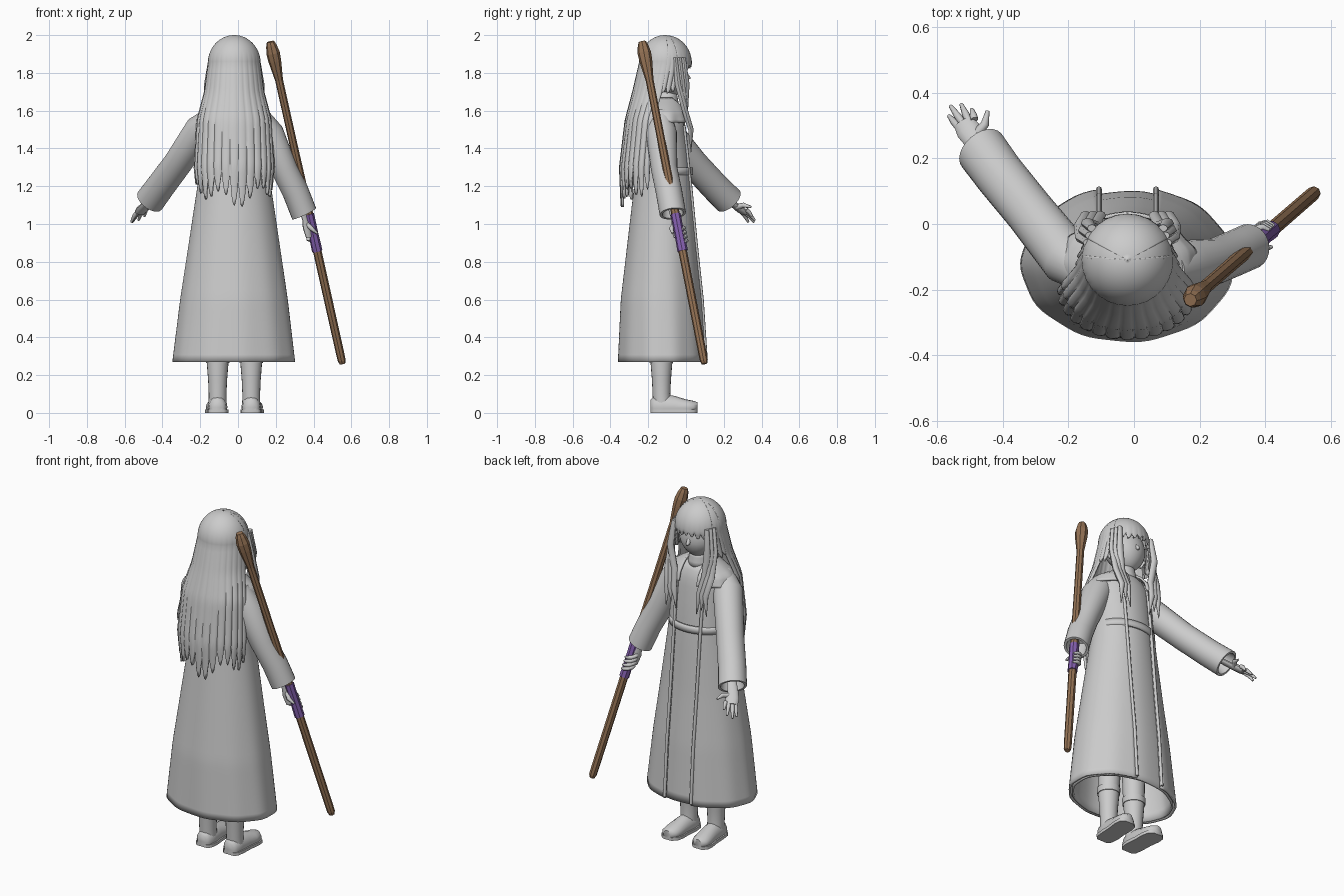
import bpy, math
from mathutils import Vector

cube = bpy.data.objects.get("Cube")
if cube:
    bpy.data.objects.remove(cube, do_unlink=True)


def material(name, rgb):
    m = bpy.data.materials.new(name)
    m.use_nodes = True
    m.diffuse_color = (*rgb, 1)
    m.node_tree.nodes["Principled BSDF"].inputs["Base Color"].default_value = (*rgb, 1)
    return m


GREY = material("plain grey", (0.6, 0.6, 0.6))
BROWN = material("wood brown", (0.30, 0.17, 0.09))
PURPLE = material("grip purple", (0.24, 0.12, 0.44))
CX = -0.02


def loft(name, rings, closed=True, cap=True, mat=GREY, smooth=True, thick=0):
    """Skin a list of equal-length point rings."""
    n = len(rings[0])
    faces = []
    for r in range(len(rings) - 1):
        for i in range(n if closed else n - 1):
            j = (i + 1) % n
            faces.append((r * n + i, r * n + j, (r + 1) * n + j, (r + 1) * n + i))
    if cap and closed:
        faces.append(tuple(reversed(range(n))))
        faces.append(tuple(range((len(rings) - 1) * n, len(rings) * n)))
    mesh = bpy.data.meshes.new(name)
    mesh.from_pydata([tuple(p) for ring in rings for p in ring], [], faces)
    mesh.validate()
    ob = bpy.data.objects.new(name, mesh)
    bpy.context.collection.objects.link(ob)
    mesh.materials.append(mat)
    bpy.ops.object.select_all(action='DESELECT')
    bpy.context.view_layer.objects.active = ob
    ob.select_set(True)
    bpy.ops.object.mode_set(mode='EDIT')
    bpy.ops.mesh.select_all(action='SELECT')
    bpy.ops.mesh.normals_make_consistent(inside=False)
    bpy.ops.object.mode_set(mode='OBJECT')
    if smooth:
        bpy.ops.object.shade_smooth_by_angle(angle=math.radians(50))
    if thick:
        mod = ob.modifiers.new("thickness", 'SOLIDIFY')
        mod.thickness = thick
    return ob


def tube(name, path, radii, flat=1, n=12, axis=None, ref=(0, 0, 1), **kw):
    """Sweep an ellipse along a path; flat squeezes it towards ref."""
    pts = [Vector(p) for p in path]
    rings = []
    for k, p in enumerate(pts):
        d = Vector(axis) if axis else pts[min(k + 1, len(pts) - 1)] - pts[max(k - 1, 0)]
        u = d.cross(Vector(ref)).normalized()
        v = u.cross(d).normalized()
        angles = [math.tau * i / n for i in range(n)]
        rings.append([p + radii[k] * (u * math.cos(a) + v * flat * math.sin(a)) for a in angles])
    return loft(name, rings, **kw)


def interp(table, z):
    """Blend linearly between rows keyed by falling height."""
    for a, b in zip(table, table[1:]):
        if z >= b[0]:
            f = min(1, max(0, (a[0] - z) / (a[0] - b[0])))
            return [p + (q - p) * f for p, q in zip(a[1:], b[1:])]
    return table[-1][1:]


# Garments: height, half width, back y, front y
ROBE = [(1.65, .065, -.18, -.05), (1.61, .13, -.21, -.02), (1.55, .175, -.235, 0),
        (1.4, .175, -.25, .02), (1.2, .195, -.275, .04), (.9, .24, -.31, .065),
        (.6, .285, -.345, .095), (.27, .325, -.36, .115)]
CAPE = [(1.67, .062, -.18, -.045), (1.63, .13, -.22, -.015), (1.59, .19, -.25, .012),
        (1.54, .215, -.27, .025)]


def garment(name, table, rows, gap=0, scale=1, fold=0, thick=0.012):
    top, low = table[0][0], table[-1][0]
    rings = []
    for r in range(rows + 1):
        z = top + (low - top) * r / rows
        rx, back, front = interp(table, z)
        start = math.asin(min(.8, gap / rx)) if gap else 0
        ring = []
        for i in range(72):
            a = start + (math.tau - 2 * start) * i / (71 if gap else 72)
            s = scale * (1 + fold * (r / rows) ** 2 * math.sin(11 * a))
            ring.append((CX + s * rx * math.sin(a),
                         (back + front) / 2 + s * (front - back) / 2 * math.cos(a), z))
        rings.append(ring)
    return loft(name, rings, closed=not gap, cap=False, thick=thick)


garment("robe", ROBE, 36, gap=.085, fold=.008)
garment("inner_dress", ROBE, 30, scale=.94, fold=.006)
garment("shoulder_cape", CAPE, 10, gap=.06, fold=.02)
garment("belt", [(1.3, .181, -.25, .036), (1.26, .185, -.255, .038)], 2)
garment("neck_band", [(1.7, .052, -.155, -.05), (1.62, .068, -.18, -.035)], 3)

# Robe front borders
for s, side in ((-1, "outer"), (1, "inner")):
    edge = []
    for z in (.28, .6, .9, 1.2, 1.4, 1.52):
        rx, back, front = interp(ROBE, z)
        c = math.sqrt(1 - (.085 / rx) ** 2)
        edge.append((CX + s * .087, (back + front) / 2 + (front - back) / 2 * c, z))
    tube(side + "_robe_border", edge, [.009] * 6, n=8, ref=(0, 1, 0))

# Head
rings = []
for k in range(19):
    t = math.pi * k / 18
    z = math.cos(t)
    jaw = 1 - .22 * max(0, -z) ** 1.5
    rings.append([(CX + .115 * math.sin(t) * jaw * math.cos(math.tau * i / 28),
                   -.105 + .025 * max(0, -z) + .11 * math.sin(t) * jaw * math.sin(math.tau * i / 28),
                   1.8 + .125 * z) for i in range(28)])
loft("head", rings, cap=False)
tube("nose", [(CX, -.01, 1.80), (CX, .012, 1.775), (CX, .024, 1.77)], [.014, .011, .003], n=8)
tube("neck", [(CX, -.11, 1.58), (CX, -.11, 1.74)], [.05, .045], ref=(0, 1, 0))
for s, side in ((-1, "outer"), (1, "inner")):
    tube(side + "_ear", [(CX + s * .11, -.1, 1.74), (CX + s * .125, -.1, 1.77),
                         (CX + s * .125, -.105, 1.81)], [.008, .02, .012], n=8, ref=(1, 0, 0), flat=.5)

# Hair: height, half width, centre y, half depth
HAIR = [(1.85, .14, -.11, .14), (1.7, .16, -.14, .145), (1.55, .2, -.185, .14),
        (1.3, .215, -.205, .15), (1.06, .19, -.2, .145)]


def hair_sheet(name, start, end, strands, tip, notch, rows=30, push=0):
    cols = strands * 6
    rings = []
    for r in range(rows + 1):
        ring = []
        for i in range(cols + 1):
            a = math.radians(start + (end - start) * i / cols)
            e = abs((i % 6) / 3 - 1)
            low = tip(a) + notch * e * e + notch * .3 * math.sin(5 * (i // 6))
            phase = r / rows * 2
            if phase <= 1:
                z, s = 1.85 + .15 * math.cos(phase * math.pi / 2), math.sin(phase * math.pi / 2)
            else:
                z, s = 1.85 + (low - 1.85) * (phase - 1), 1
            rx, cy, ry = interp(HAIR, z)
            s *= 1 + push - .035 * e ** 3 * max(0, phase - .7)
            ring.append((CX + s * rx * math.sin(a), cy + s * ry * math.cos(a), z))
        rings.append(ring)
    return loft(name, rings, closed=False, thick=.014)


hair_sheet("back_hair", 84, 276, 15, lambda a: 1.11 + .07 * abs(math.sin(a)), .12, 44)
hair_sheet("fringe", -62, 62, 9, lambda a: 1.825, .025, 24, .01)
hair_sheet("inner_temple_hair", 55, 88, 3, lambda a: 1.7, .03, 24)
hair_sheet("outer_temple_hair", -88, -55, 3, lambda a: 1.7, .03, 24)

# Long locks beside the face
for s, side in ((-1, "outer"), (1, "inner")):
    for k in range(3):
        o = (k - 1) * .022
        tube(f"{side}_face_lock_{k + 1}",
             [(CX + s * (.115 + o * .3), -.035 - o, 1.88), (CX + s * (.13 + o * .4), -.02 - o, 1.74),
              (CX + s * (.122 + o), -.005, 1.6), (CX + s * (.105 + o), .026, 1.5),
              (CX + s * (.1 + o * 1.5), .026, 1.38 + .03 * (k % 2))],
             [.014, .021, .02, .018, .002], n=8, ref=(0, 1, 0), flat=.8)


# Sleeves with hollow cuffs
def sleeve(name, path, radii):
    a, b = Vector(path[0]), Vector(path[-1])
    inside = b + (a - b) * .15
    tube(name, path + [b, inside], radii + [radii[-1] - .014, radii[-1] - .03], n=24, axis=b - a)


sleeve("raised_sleeve", [(-.13, -.16, 1.57), (-.2, -.11, 1.5), (-.32, .04, 1.32), (-.41, .15, 1.2),
                         (-.465, .225, 1.125)], [.06, .082, .076, .077, .079])
sleeve("staff_sleeve", [(.1, -.14, 1.58), (.16, -.13, 1.48), (.245, -.115, 1.29), (.305, -.09, 1.17),
                        (.35, -.07, 1.055)], [.06, .082, .07, .07, .07])

# Raised hand
tube("raised_hand", [(-.44, .2, 1.15), (-.485, .25, 1.105), (-.505, .285, 1.08), (-.52, .31, 1.06)],
     [.026, .03, .038, .032], flat=.5)
for k, tip in enumerate([(-.565, .33, 1.01), (-.56, .36, 1.01), (-.527, .365, 1.02), (-.495, .35, 1.04)]):
    root = Vector((-.535 + .016 * k, .295 + .008 * k, 1.06 + .005 * k))
    tip = Vector(tip)
    tube(f"raised_finger_{k + 1}", [root, (root + tip) / 2 + Vector((0, 0, .006)), tip],
         [.012, .011, .006], n=8)
tube("raised_thumb", [(-.485, .27, 1.09), (-.455, .305, 1.1), (-.447, .345, 1.09)],
     [.016, .013, .006], n=8)

# Staff and grip, faceted
TOP, FOOT = Vector((.172, -.232, 1.965)), Vector((.553, .098, .26))


def staff_part(name, stops, mat):
    tube(name, [TOP.lerp(FOOT, t) for t, r in stops], [r for t, r in stops], n=8,
         axis=FOOT - TOP, mat=mat, smooth=False)


staff_part("staff", [(0, .02), (.012, .028), (.035, .036), (.06, .034), (.12, .021), (.3, .021),
                     (.6, .023), (.97, .022), (.99, .021), (1, .015)], BROWN)
staff_part("staff_grip", [(.535, .027), (.6, .026), (.65, .028)], PURPLE)

# Gripping hand, fingers curled around the staff
tube("gripping_hand", [(.34, -.075, 1.09), (.36, -.058, 1.03), (.37, -.05, .985), (.38, -.045, .93)],
     [.026, .026, .034, .024], flat=.55, ref=(1, -1, 0))
for k in range(4):
    c = TOP.lerp(FOOT, .572 + k * .013)
    path = [c + Vector((.034 * math.cos(a), .034 * math.sin(a), -.004 * i))
            for i, a in enumerate(math.radians(200 - 38 * j) for j in range(5))]
    tube(f"gripping_finger_{k + 1}", path, [.011, .011, .011, .01, .006], n=8)
tube("gripping_thumb", [(.365, -.06, 1.0), (.39, -.078, .975), (.42, -.07, .95)],
     [.014, .012, .006], n=8)

# Boots
for x, s, side in ((-.108, -1, "outer"), (.07, 1, "inner")):
    tube(side + "_leg", [(x, -.125, .03), (x, -.13, .1), (x, -.13, .17), (x, -.13, .27),
                         (x - s * .01, -.125, .7)], [.048, .047, .05, .058, .07], n=20, ref=(0, 1, 0))
    tube(side + "_boot_top", [(x, -.13, .265), (x, -.13, .3)], [.062, .064], n=20, ref=(0, 1, 0))
    steps = [(-.188, .028, .05), (-.17, .046, .07), (-.12, .052, .085), (-.06, .05, .075),
             (0, .054, .052), (.04, .048, .042), (.062, .022, .032)]
    rings, sole = [], []
    for y, w, h in steps:
        dx = x + s * .07 * max(0, y + .12)
        arc = [math.tau * i / 16 for i in range(16)]
        rings.append([(dx + w * math.cos(a), y, max(.012, .03 + h * .8 * math.sin(a))) for a in arc])
        w += .005
        sole.append([(dx - w, y, 0), (dx + w, y, 0), (dx + w, y, .018), (dx - w, y, .018)])
    loft(side + "_boot", rings)
    loft(side + "_boot_sole", sole)
